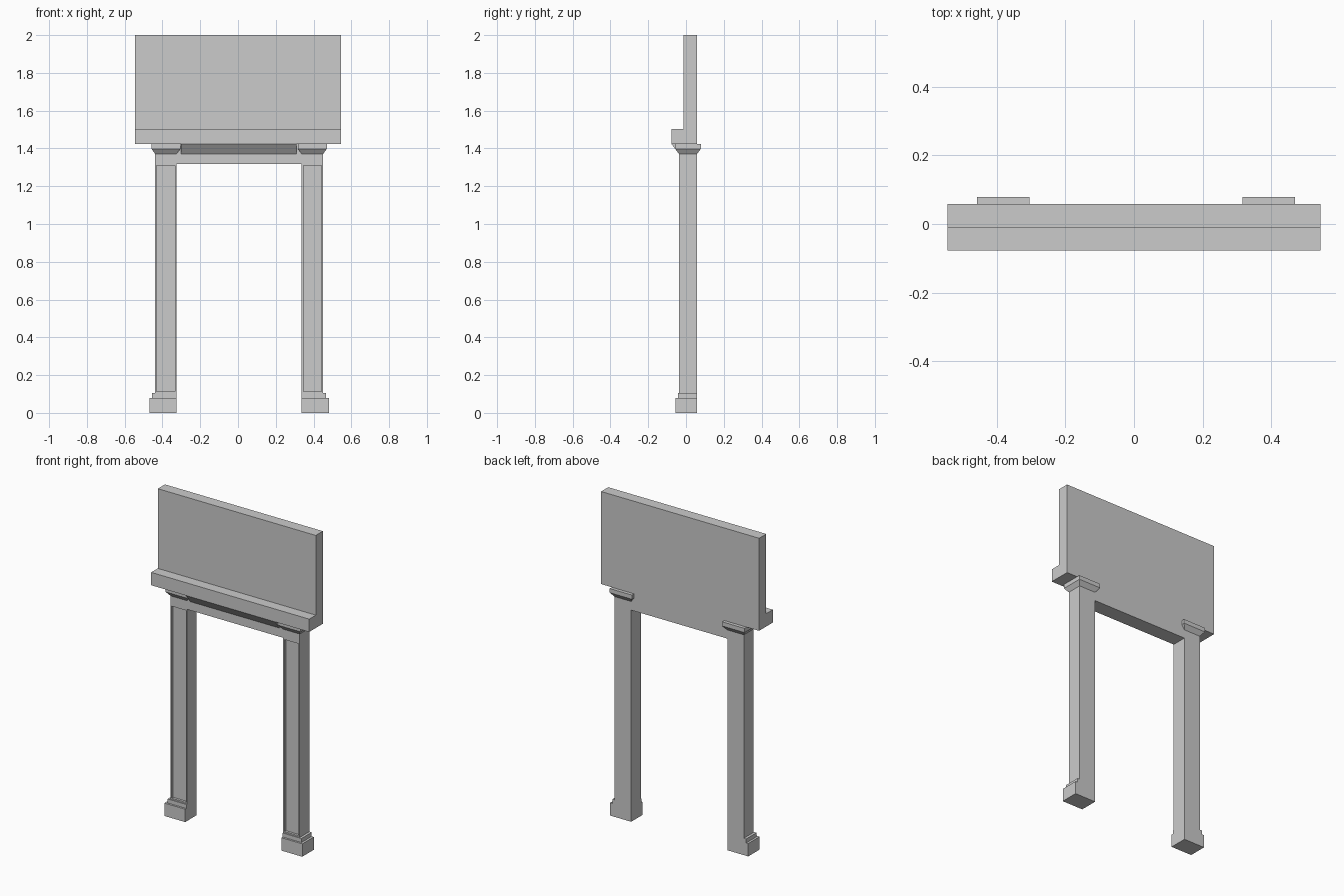
import bpy, bmesh

if "Cube" in bpy.data.objects:
    bpy.data.objects.remove(bpy.data.objects["Cube"])

CX = 0.006                     # centre line of the frame
FRONT, BACK = -0.037, 0.058    # frame faces in y


def finish(name, bm):
    bmesh.ops.recalc_face_normals(bm, faces=bm.faces)
    me = bpy.data.meshes.new(name)
    bm.to_mesh(me)
    bm.free()
    ob = bpy.data.objects.new(name, me)
    bpy.context.collection.objects.link(ob)
    return ob


def loft(name, rings, inset=None):
    """Stack of rectangles (x0, x1, y0, y1, z) joined into a solid."""
    bm = bmesh.new()
    loops = [[bm.verts.new(p) for p in ((a, c, z), (b, c, z), (b, d, z), (a, d, z))]
             for a, b, c, d, z in rings]
    for lo, hi in zip(loops, loops[1:]):
        for i in range(4):
            j = (i + 1) % 4
            bm.faces.new((lo[i], lo[j], hi[j], hi[i]))
    bm.faces.new(loops[0][::-1])
    bm.faces.new(loops[-1])
    bmesh.ops.recalc_face_normals(bm, faces=bm.faces)
    if inset:
        # sunken panel on the front face
        margin, depth = inset
        face = min(bm.faces, key=lambda f: f.calc_center_median().y)
        bmesh.ops.inset_region(bm, faces=[face], thickness=margin)
        ext = bmesh.ops.extrude_face_region(bm, geom=[face])
        verts = [v for v in ext["geom"] if isinstance(v, bmesh.types.BMVert)]
        bmesh.ops.translate(bm, verts=verts, vec=(0, depth, 0))
        if face.is_valid:
            bmesh.ops.delete(bm, geom=[face], context='FACES_ONLY')
    return finish(name, bm)


def box(name, x0, x1, y0, y1, z0, z1, inset=None):
    return loft(name, [(x0, x1, y0, y1, z0), (x0, x1, y0, y1, z1)], inset)


def extrude_x(name, profile, x0, x1):
    """Extrude a (y, z) profile along x."""
    bm = bmesh.new()
    a = [bm.verts.new((x0, y, z)) for y, z in profile]
    b = [bm.verts.new((x1, y, z)) for y, z in profile]
    n = len(profile)
    for i in range(n):
        bm.faces.new((a[i], a[(i + 1) % n], b[(i + 1) % n], b[i]))
    bm.faces.new(a)
    bm.faces.new(b)
    return finish(name, bm)


for side, s in (("left", -1), ("right", 1)):
    def span(inner, outer):
        return sorted((CX + s * inner, CX + s * outer))
    # pilaster shaft with sunken front panel
    box(side + "_shaft", *span(0.331, 0.445), FRONT, BACK, 0.105, 1.317, inset=(0.012, 0.015))
    # stepped base, flush on the inner and back sides
    box(side + "_base", *span(0.331, 0.475), -0.055, BACK, 0, 0.08)
    box(side + "_base_step", *span(0.331, 0.461), -0.043, BACK, 0.08, 0.105)
    # flared capital
    wide = (*span(0.311, 0.464), -0.058, 0.079)
    loft(side + "_capital", [(*span(0.331, 0.445), FRONT, BACK, 1.371),
                             (*wide, 1.398), (*wide, 1.424)])

# lintel across both legs
box("lintel", CX - 0.445, CX + 0.445, FRONT, BACK, 1.317, 1.424)

# sloped moulding under the shelf, between capitals
extrude_x("cornice", [(FRONT, 1.371), (-0.077, 1.424), (FRONT, 1.424)],
          CX - 0.309, CX + 0.305)

# mantel shelf and tall upper panel
extrude_x("mantel_and_overpanel",
          [(-0.077, 1.424), (BACK, 1.424), (BACK, 2.0), (-0.012, 2.0),
           (-0.012, 1.504), (-0.077, 1.504)], -0.544, 0.544)
